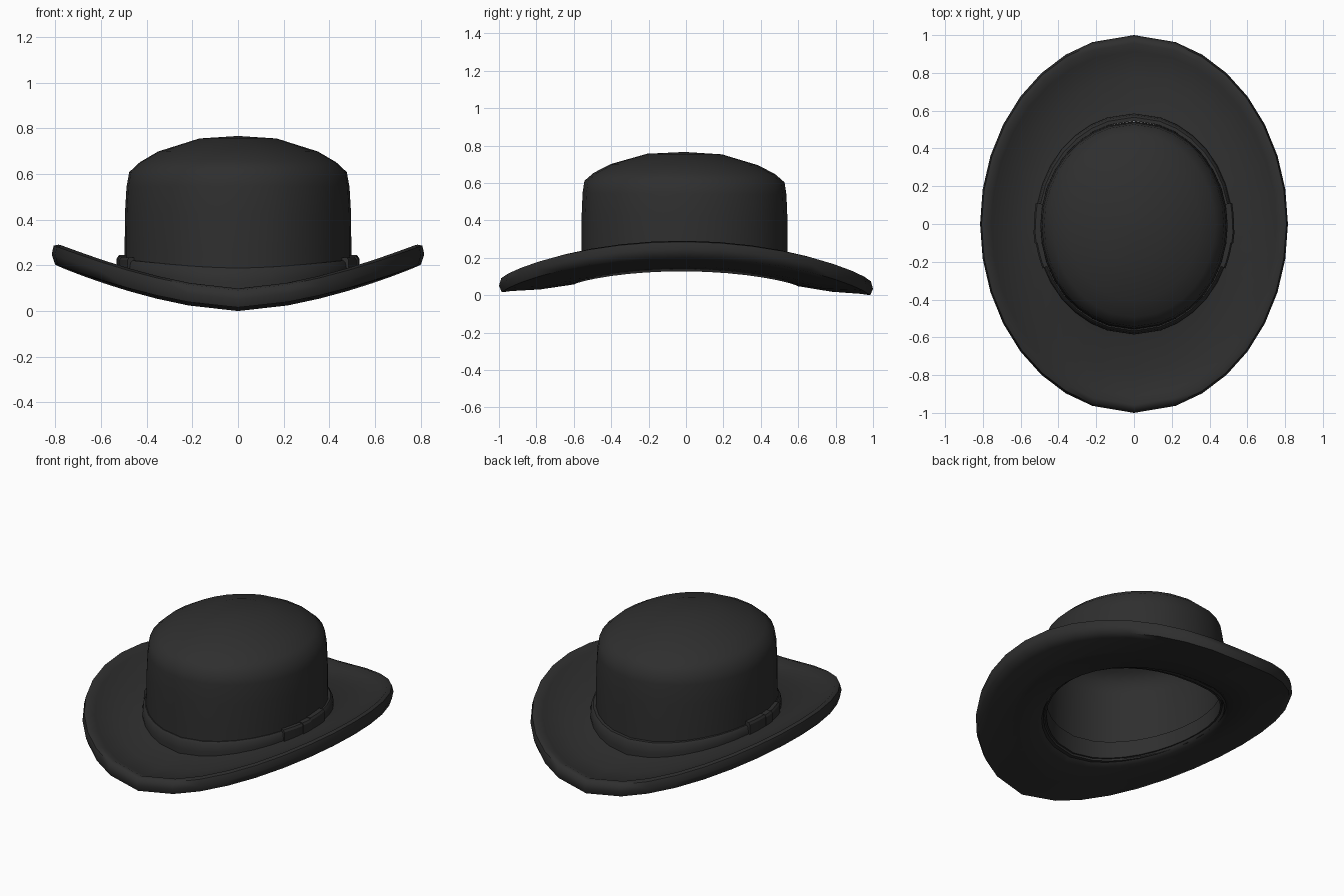
import bpy
import bmesh
from math import sin, cos, asin, radians, pi

cube = bpy.data.objects.get("Cube")
if cube:
    bpy.data.objects.remove(cube)

felt = bpy.data.materials.new("black_felt")
felt.use_nodes = True
FELT = (0.028, 0.028, 0.028, 1)
felt.diffuse_color = FELT
felt.node_tree.nodes["Principled BSDF"].inputs["Base Color"].default_value = FELT

# Angles around the hat, measured from the back, wider spacing at front and back
quarter = [0] + [radians(15.7 + 10.614 * k) for k in range(7)]
half = quarter + [pi / 2] + [pi - a for a in reversed(quarter[1:])]
ANGLES = half + [a + pi for a in half]


def saddle(a, low, high):
    """Height that rises from front and back towards the sides."""
    return low + (high - low) * abs(sin(a)) ** 1.6


def finish(name, bm, angle=40):
    bmesh.ops.recalc_face_normals(bm, faces=bm.faces)
    mesh = bpy.data.meshes.new(name)
    bm.to_mesh(mesh)
    bm.free()
    obj = bpy.data.objects.new(name, mesh)
    bpy.context.collection.objects.link(obj)
    mesh.materials.append(felt)
    bpy.ops.object.select_all(action="DESELECT")
    obj.select_set(True)
    bpy.context.view_layer.objects.active = obj
    bpy.ops.object.shade_smooth_by_angle(angle=radians(angle))
    return obj


def loft(name, profile, loop=False, dy=0.0, angle=40):
    """Join oval rings (x radius, y radius, end height, side height)."""
    bm = bmesh.new()
    rings = []
    for rx, ry, low, high in profile:
        rings.append([bm.verts.new((rx * sin(a), ry * cos(a) + dy,
                                    saddle(a, low, high) + 0.003 - 0.008 * ry * cos(a)))
                      for a in ANGLES])
    pairs = list(zip(rings, rings[1:]))
    if loop:
        pairs.append((rings[-1], rings[0]))
    n = len(ANGLES)
    for r, s in pairs:
        for i in range(n):
            j = (i + 1) % n
            bm.faces.new((r[i], r[j], s[j], s[i]))
    if not loop:
        bm.faces.new(rings[0])
        bm.faces.new(rings[-1])
    return finish(name, bm, angle)


# Brim: a curled oval with a rolled edge
loft("brim", [
    (0.47, 0.545, 0.085, 0.155), (0.50, 0.60, 0.05, 0.125),
    (0.65, 0.78, 0.022, 0.15), (0.76, 0.935, 0.012, 0.187),
    (0.80, 0.985, 0.005, 0.20), (0.815, 1.0, 0.04, 0.245),
    (0.807, 0.988, 0.08, 0.283), (0.785, 0.957, 0.088, 0.288),
    (0.755, 0.915, 0.07, 0.262), (0.65, 0.78, 0.068, 0.208),
    (0.53, 0.60, 0.085, 0.172), (0.47, 0.545, 0.10, 0.18),
], loop=True, angle=60)

# Crown: a hollow shell, outside from the base up and inside from the base up
outer = [(0.497, 0.552, 0.10, 0.17), (0.496, 0.551, 0.25, 0.26),
         (0.495, 0.55, 0.42, 0.42), (0.488, 0.545, 0.54, 0.54),
         (0.476, 0.535, 0.605, 0.605), (0.43, 0.485, 0.648, 0.648),
         (0.35, 0.395, 0.695, 0.695), (0.17, 0.20, 0.752, 0.752),
         (0.02, 0.02, 0.762, 0.762)]
inner = [(max(rx - 0.02, 0.01), max(ry - 0.02, 0.01), low - 0.015 * (low > 0.5),
          high - 0.015 * (high > 0.5)) for rx, ry, low, high in outer]
loft("crown", outer[::-1] + inner, dy=-0.008, angle=50)

# Sweatband inside the opening
loft("sweatband", [
    (0.478, 0.536, 0.08, 0.15), (0.468, 0.526, 0.08, 0.15),
    (0.466, 0.524, 0.19, 0.24), (0.478, 0.536, 0.19, 0.24),
], loop=True, dy=-0.005)

# Hat band around the foot of the crown
loft("hat_band", [
    (0.49, 0.545, 0.07, 0.14), (0.518, 0.582, 0.07, 0.145),
    (0.52, 0.585, 0.12, 0.18), (0.514, 0.577, 0.165, 0.212),
    (0.504, 0.565, 0.18, 0.222), (0.49, 0.545, 0.18, 0.222),
], loop=True)


def bow_pad(name, side, y0, y1, thick, z0, z1, steps=4):
    """A padded strip wrapped along one side of the band."""
    bm = bmesh.new()
    section = [(-0.03, z0), (thick, z0), (thick, z1 - 0.012),
               (thick - 0.008, z1), (-0.03, z1)]
    rings = []
    for k in range(steps + 1):
        c = asin((y0 + (y1 - y0) * k / steps) / 0.58)
        rings.append([bm.verts.new((side * (0.515 + d) * cos(c), (0.58 + d) * sin(c), z))
                      for d, z in section])
    n = len(section)
    for r, s in zip(rings, rings[1:]):
        for i in range(n):
            j = (i + 1) % n
            bm.faces.new((r[i], r[j], s[j], s[i]))
    bm.faces.new(rings[0])
    bm.faces.new(rings[-1])
    finish(name, bm, 30)


# Flat bow on each side: two loops and a knot
for label, side in (("left", 1), ("right", -1)):
    bow_pad(label + "_bow_front", side, -0.23, -0.10, 0.012, 0.14, 0.235)
    bow_pad(label + "_bow_knot", side, -0.10, -0.03, 0.018, 0.145, 0.24)
    bow_pad(label + "_bow_back", side, -0.03, 0.11, 0.014, 0.14, 0.245)
